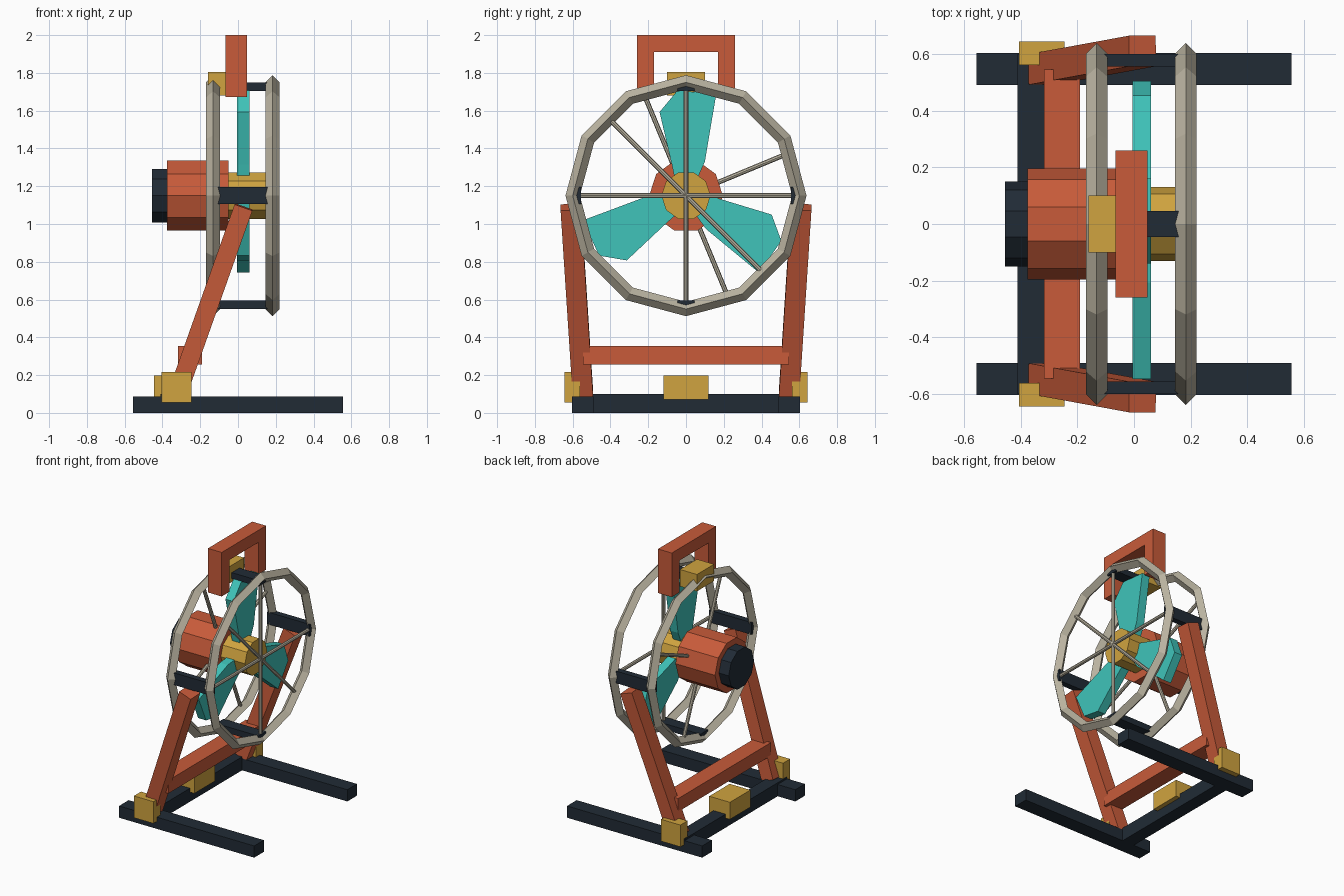
import bpy, bmesh
from math import sin, cos, pi, radians
from mathutils import Vector, Matrix

if "Cube" in bpy.data.objects:
    bpy.data.objects.remove(bpy.data.objects["Cube"])

HUB_Z = 1.15


def material(name, rgb):
    m = bpy.data.materials.new(name)
    m.diffuse_color = (*rgb, 1)
    m.use_nodes = True
    m.node_tree.nodes["Principled BSDF"].inputs["Base Color"].default_value = m.diffuse_color
    return m


RED = material("red_paint", (0.58, 0.105, 0.042))
NAVY = material("dark_navy", (0.015, 0.024, 0.036))
GOLD = material("gold_paint", (0.63, 0.37, 0.05))
TEAL = material("teal_paint", (0.05, 0.55, 0.49))
BEIGE = material("beige_metal", (0.50, 0.46, 0.36))


def finish(bm, name, mat, mirror=False):
    bmesh.ops.recalc_face_normals(bm, faces=bm.faces)
    me = bpy.data.meshes.new(name)
    bm.to_mesh(me)
    bm.free()
    me.materials.append(mat)
    ob = bpy.data.objects.new(name, me)
    bpy.context.collection.objects.link(ob)
    if mirror:
        mod = ob.modifiers.new("mirror", 'MIRROR')
        mod.use_axis = (False, True, False)
    return ob


def box(name, x, y, z, mat, mirror=False):
    """Box from (min, max) ranges on each axis."""
    bm = bmesh.new()
    size = [r[1] - r[0] for r in (x, y, z)]
    mid = [(r[0] + r[1]) / 2 for r in (x, y, z)]
    bmesh.ops.create_cube(bm, size=1, matrix=Matrix.Translation(mid) @ Matrix.Diagonal((*size, 1)))
    return finish(bm, name, mat, mirror)


def prism(name, pts, x0, x1, mat):
    """Outline in the y-z plane extruded along x."""
    bm = bmesh.new()
    face = bm.faces.new([bm.verts.new((x0, y, z)) for y, z in pts])
    out = bmesh.ops.extrude_face_region(bm, geom=[face])
    verts = [v for v in out["geom"] if isinstance(v, bmesh.types.BMVert)]
    bmesh.ops.translate(bm, verts=verts, vec=(x1 - x0, 0, 0))
    return finish(bm, name, mat)


def drum(name, r, x0, x1, mat, n=10):
    pts = [(r * cos(2 * pi * i / n), HUB_Z + r * sin(2 * pi * i / n)) for i in range(n)]
    return prism(name, pts, x0, x1, mat)


# Base frame
box("base_rail", (-0.555, 0.555), (0.49, 0.603), (0, 0.087), NAVY, True)
box("rear_base_bar", (-0.41, -0.31), (-0.6, 0.6), (0, 0.1), NAVY)
box("base_weight", (-0.445, -0.275), (-0.12, 0.12), (0.07, 0.197), GOLD)
box("leg_bracket", (-0.405, -0.245), (0.56, 0.643), (0.055, 0.217), GOLD, True)
box("leg_cross_brace", (-0.317, -0.19), (-0.545, 0.545), (0.255, 0.353), RED)

# Slanted legs
a, b = Vector((-0.325, 0.545, 0.09)), Vector((0.03, 0.61, 1.09))
d = (b - a).normalized()
side = Vector((0, 1, 0)).cross(d).normalized()
rot = Matrix((side, d.cross(side), d)).transposed().to_4x4()
bm = bmesh.new()
bmesh.ops.create_cube(bm, size=1, matrix=Matrix.Translation((a + b) / 2) @ rot
                      @ Matrix.Diagonal((0.1, 0.108, (b - a).length, 1)))
finish(bm, "slanted_leg", RED, True)

# Motor and hub
drum("motor_housing", 0.195, -0.375, -0.05, RED)
drum("motor_end_cap", 0.149, -0.455, -0.37, NAVY)
drum("fan_hub", 0.13, -0.055, 0.148, GOLD)

# Three blades
blade = [(-0.06, 0.09), (-0.075, 0.165), (-0.14, 0.443), (-0.045, 0.557),
         (0.16, 0.538), (0.1, 0.18), (0.06, 0.09)]
for k in range(3):
    c, s = cos(k * 2 * pi / 3), sin(k * 2 * pi / 3)
    prism(f"fan_blade_{k + 1}", [(t * c - r * s, HUB_Z + t * s + r * c) for t, r in blade],
          -0.005, 0.06, TEAL)

# Guard rings with spokes
guards = {"front": (0.183, 0.186, (0, 90, 135)), "rear": (-0.132, -0.132, (22.5, 112.5))}
for side_name, (x, spoke_x, angles) in guards.items():
    bpy.ops.mesh.primitive_torus_add(major_segments=12, minor_segments=4, major_radius=0.6,
                                     minor_radius=0.038, location=(x, 0, HUB_Z),
                                     rotation=(0, pi / 2, 0))
    ring = bpy.context.object
    ring.name = f"{side_name}_guard_ring"
    ring.data.materials.append(BEIGE)
    for p in ring.data.polygons:
        p.use_smooth = False
    for ang in angles:
        bm = bmesh.new()
        bmesh.ops.create_cone(bm, cap_ends=True, segments=8, radius1=0.013, radius2=0.013, depth=1.15,
                              matrix=Matrix.Translation((spoke_x, 0, HUB_Z))
                              @ Matrix.Rotation(radians(ang - 90), 4, 'X'))
        finish(bm, f"{side_name}_guard_spoke_{int(ang)}", BEIGE)

# Spacer bars joining the rings
for i in range(4):
    bm = bmesh.new()
    bmesh.ops.create_cube(bm, size=1, matrix=Matrix.Translation((0.025, 0, HUB_Z))
                          @ Matrix.Rotation(i * pi / 2, 4, 'X')
                          @ Matrix.Translation((0, 0, 0.5775))
                          @ Matrix.Diagonal((0.35, 0.09, 0.045, 1)))
    finish(bm, f"guard_spacer_{i + 1}", NAVY)

# Carry handle and its mount
prism("carry_handle", [(-0.26, 1.673), (-0.26, 2), (0.26, 2), (0.26, 1.673),
                       (0.17, 1.673), (0.17, 1.91), (-0.17, 1.91), (-0.17, 1.673)],
      -0.065, 0.048, RED)
box("handle_mount", (-0.16, -0.02), (-0.1, 0.1), (1.68, 1.805), GOLD)
